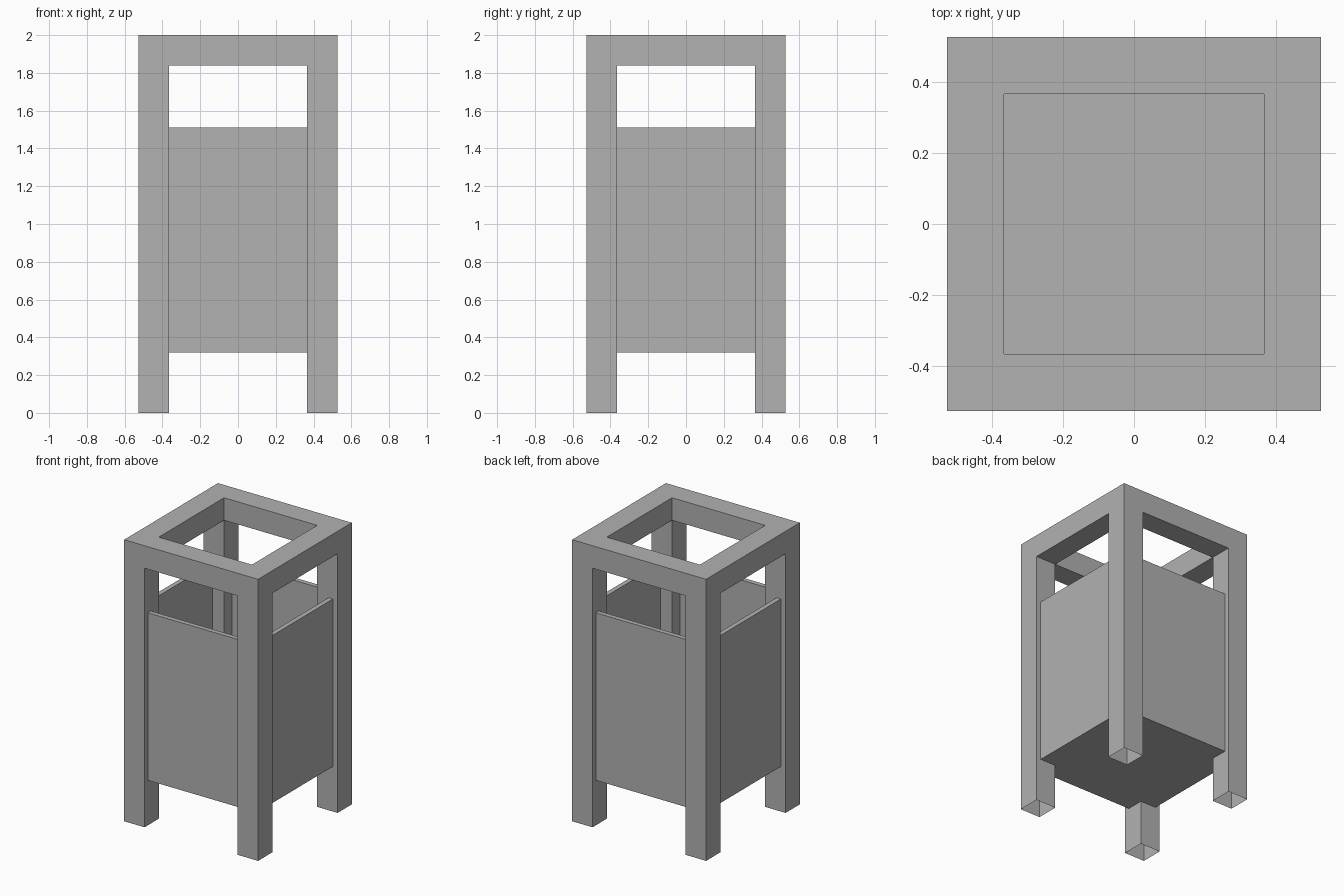
import bpy, bmesh
from math import radians
from mathutils import Matrix, Vector

cube = bpy.data.objects.get("Cube")
if cube:
    bpy.data.objects.remove(cube, do_unlink=True)

OUTER, INNER = 0.526, 0.366            # post outer and inner faces
TOP, RAIL = 2.0, 0.16                  # overall height, rail depth
PANEL_OUT, PANEL_IN = 0.49, 0.456      # panel faces, set back from the posts
PANEL_LOW, PANEL_HIGH = 0.32, 1.51
FLOOR_THICK = 0.034

grey = bpy.data.materials.new("plain grey")
grey.use_nodes = True
colour = (0.445, 0.445, 0.445, 1)
grey.diffuse_color = colour
grey.node_tree.nodes["Principled BSDF"].inputs["Base Color"].default_value = colour


def finish(bm, name):
    bmesh.ops.recalc_face_normals(bm, faces=bm.faces)
    mesh = bpy.data.meshes.new(name)
    bm.to_mesh(mesh)
    bm.free()
    mesh.materials.append(grey)
    obj = bpy.data.objects.new(name, mesh)
    bpy.context.collection.objects.link(obj)
    return obj


def verts_in(geom):
    return [g for g in geom if isinstance(g, bmesh.types.BMVert)]


# Frame: square top ring with four open-ended hollow legs
bm = bmesh.new()
bmesh.ops.create_grid(bm, x_segments=3, y_segments=3, size=1)
for v in bm.verts:
    for axis in (0, 1):
        size = OUTER if abs(v.co[axis]) > 0.5 else INNER
        v.co[axis] = size if v.co[axis] > 0 else -size
    v.co.z = TOP - RAIL
middle = [f for f in bm.faces if f.calc_center_median().xy.length < 0.1]
bmesh.ops.delete(bm, geom=middle, context='FACES')
under = list(bm.faces)
corners = [f for f in under
           if min(abs(c) for c in f.calc_center_median().xy) > INNER]
ring = bmesh.ops.extrude_face_region(bm, geom=under, use_keep_orig=True)
bmesh.ops.translate(bm, verts=verts_in(ring["geom"]), vec=(0, 0, RAIL))
ends = bmesh.ops.extrude_discrete_faces(bm, faces=corners)["faces"]
for f in ends:
    bmesh.ops.translate(bm, verts=f.verts, vec=(0, 0, RAIL - TOP))
bmesh.ops.delete(bm, geom=ends, context='FACES_ONLY')
finish(bm, "frame")

# Four side panels between the legs
for i, side in enumerate(("front", "left", "back", "right")):
    bm = bmesh.new()
    bmesh.ops.create_cube(bm, size=1)
    bmesh.ops.scale(bm, verts=bm.verts, vec=(
        2 * INNER, PANEL_OUT - PANEL_IN, PANEL_HIGH - PANEL_LOW))
    bmesh.ops.translate(bm, verts=bm.verts, vec=(
        0, -(PANEL_OUT + PANEL_IN) / 2, (PANEL_HIGH + PANEL_LOW) / 2))
    bmesh.ops.rotate(bm, verts=bm.verts, matrix=Matrix.Rotation(radians(90 * i), 3, 'Z'))
    finish(bm, side + "_panel")

# Floor: notched at the corners to fit around the legs
bm = bmesh.new()
outline = []
for i in range(4):
    turn = Matrix.Rotation(radians(90 * i), 3, 'Z')
    for x, y in ((PANEL_IN, -INNER), (PANEL_IN, INNER), (INNER, INNER)):
        outline.append(bm.verts.new(turn @ Vector((x, y, PANEL_LOW))))
base = bm.faces.new(outline)
raised = bmesh.ops.extrude_face_region(bm, geom=[base], use_keep_orig=True)
bmesh.ops.translate(bm, verts=verts_in(raised["geom"]), vec=(0, 0, FLOOR_THICK))
finish(bm, "floor")
